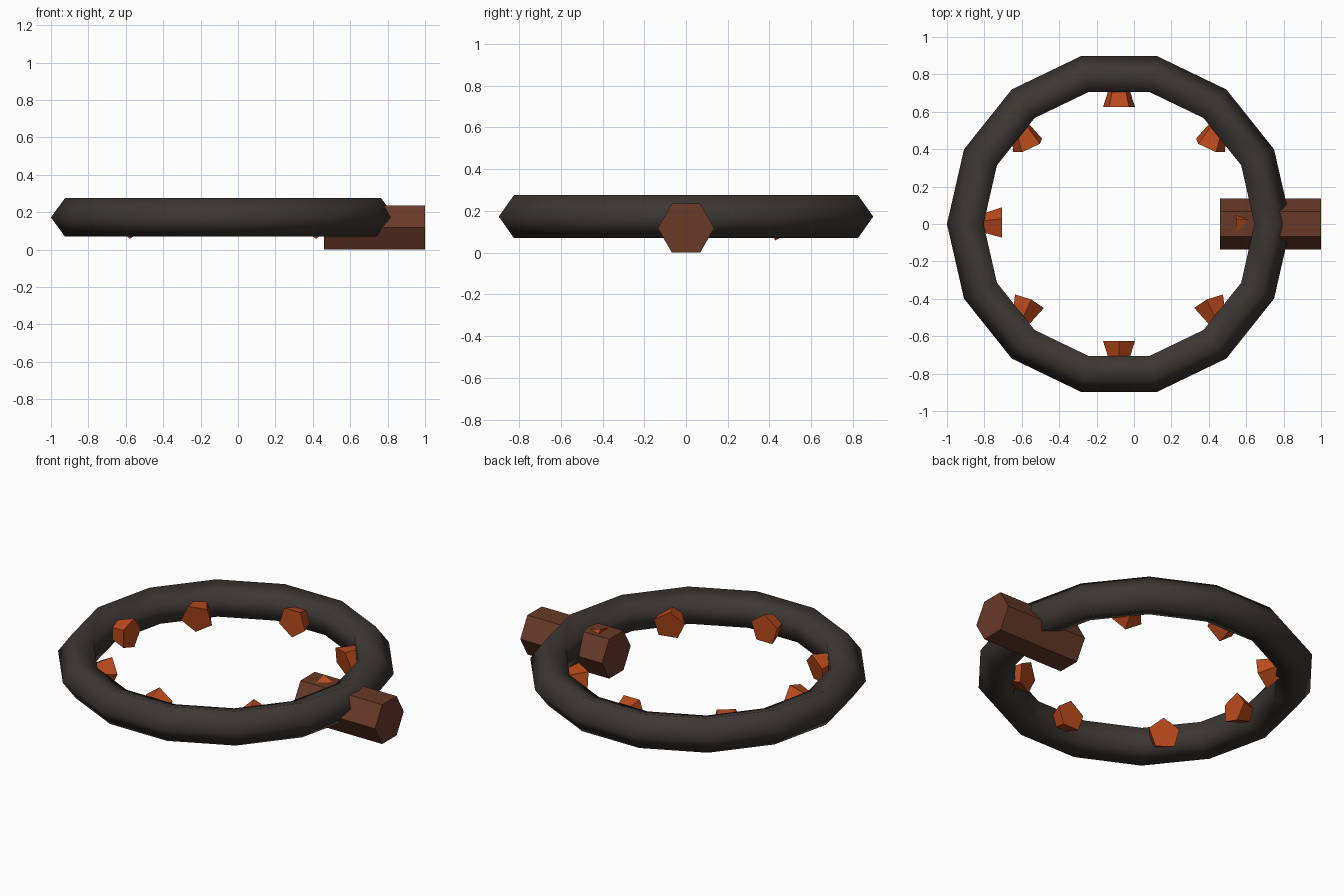
import bpy
from math import radians, cos, sin, pi

if "Cube" in bpy.data.objects:
    bpy.data.objects.remove(bpy.data.objects["Cube"])

CX, RING_Z = -0.08, 0.1725


def material(name, rgb):
    m = bpy.data.materials.new(name)
    m.diffuse_color = (*rgb, 1.0)
    m.use_nodes = True
    m.node_tree.nodes["Principled BSDF"].inputs["Base Color"].default_value = m.diffuse_color
    return m


def finish(name, mat):
    ob = bpy.context.object
    ob.name = name
    ob.data.materials.append(mat)
    return ob


dark = material("dark_iron", (0.045, 0.038, 0.033))
brown = material("brown_wood", (0.14, 0.042, 0.02))
orange = material("orange_stud", (0.50, 0.07, 0.012))

# Ring: 14 segments with a pentagonal section, smooth shaded
bpy.ops.mesh.primitive_torus_add(major_segments=14, minor_segments=5,
                                 major_radius=0.812, minor_radius=0.108,
                                 location=(CX, 0, RING_Z))
finish("ring", dark)
bpy.ops.object.shade_smooth()

# Hexagonal handle lying along x, crossing the ring
bpy.ops.mesh.primitive_cylinder_add(vertices=6, radius=0.1355, depth=0.54,
                                    location=(0.73, 0, 0.1175),
                                    rotation=(0, pi / 2, 0))
finish("handle", brown)

# Eight five-sided studs, wide end inward, points buried in the ring
for i in range(8):
    a = i * pi / 4
    bpy.ops.mesh.primitive_cone_add(
        vertices=5, radius1=0.09, radius2=0, depth=0.27,
        location=(CX + 0.76 * cos(a), 0.76 * sin(a), RING_Z),
        rotation=(radians(-90) * sin(a), radians(90) * cos(a), 0))
    finish(f"stud_{i + 1}", orange)
